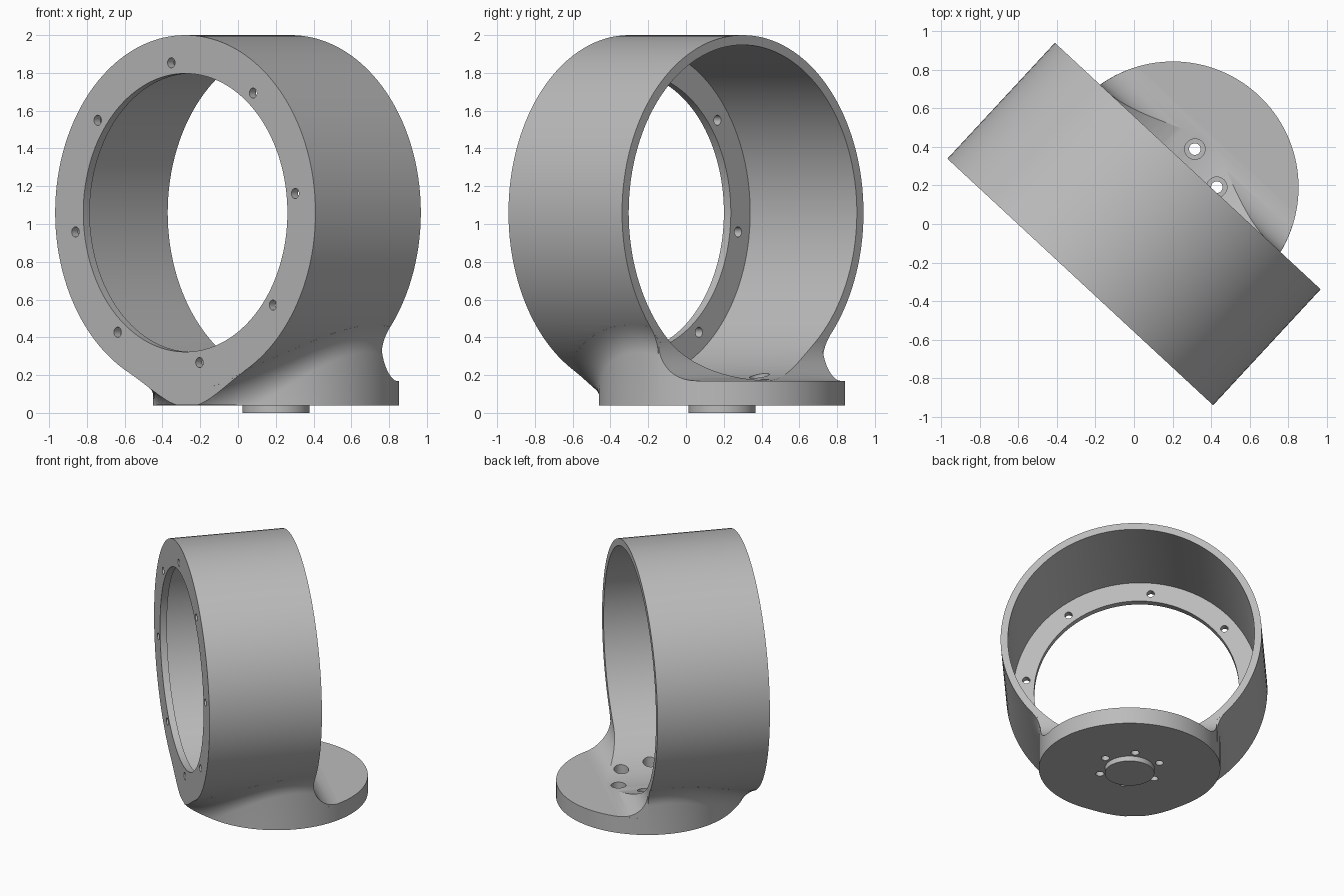
import bpy, bmesh, math
from mathutils import Matrix, Vector

cube = bpy.data.objects.get("Cube")
if cube:
    bpy.data.objects.remove(cube, do_unlink=True)

# Main dimensions; the ring axis is local y and the whole part is turned at the end
TURN = math.radians(-42.85)
RING_R, BORE_R, MOUTH_R, AXIS_Z, HALF = 0.94, 0.888, 0.737, 1.06, 0.41
FLANGE_BACK = -0.36
BASE_R, BASE_LOW, BASE_TOP = 0.652, 0.04, 0.17
BASE = Vector((0.018, 0.277, 0))
FILLET = 0.2
SEG = 128

grey = bpy.data.materials.new("grey")
grey.use_nodes = True
grey.diffuse_color = (0.5, 0.5, 0.5, 1)
grey.node_tree.nodes["Principled BSDF"].inputs["Base Color"].default_value = (0.5, 0.5, 0.5, 1)


def make(name, bm):
    bmesh.ops.recalc_face_normals(bm, faces=bm.faces)
    mesh = bpy.data.meshes.new(name)
    bm.to_mesh(mesh)
    bm.free()
    obj = bpy.data.objects.new(name, mesh)
    bpy.context.collection.objects.link(obj)
    mesh.materials.append(grey)
    return obj


def upright(name, x, y, r, low, high, seg=SEG):
    bm = bmesh.new()
    bmesh.ops.create_cone(bm, cap_ends=True, segments=seg, radius1=r, radius2=r, depth=high - low,
                          matrix=Matrix.Translation((x, y, (low + high) / 2)))
    return make(name, bm)


def along(name, x, z, r, front, back, seg=SEG):
    bm = bmesh.new()
    bmesh.ops.create_cone(bm, cap_ends=True, segments=seg, radius1=r, radius2=r, depth=back - front,
                          matrix=Matrix.Translation((x, (front + back) / 2, z))
                          @ Matrix.Rotation(math.pi / 2, 4, 'X'))
    return make(name, bm)


def combine(target, tool, operation):
    mod = target.modifiers.new("combine", 'BOOLEAN')
    mod.operation, mod.solver, mod.object = operation, 'EXACT', tool
    bpy.context.view_layer.objects.active = target
    bpy.ops.object.modifier_apply(modifier=mod.name)
    bpy.data.objects.remove(tool, do_unlink=True)


def underside(x):
    return AXIS_Z - math.sqrt(RING_R ** 2 - x * x)


def neck():
    """Column under the ring, flaring into it with a round fillet."""
    bm = bmesh.new()
    steps, wall = 12, BASE_R + 0.0007
    columns = []
    for i in range(SEG):
        a = 2 * math.pi * i / SEG
        out = Vector((math.cos(a), math.sin(a), 0))
        x0 = BASE.x + wall * out.x
        slope = x0 / math.sqrt(RING_R ** 2 - x0 * x0) * out.x
        tilt = math.atan(slope)
        reach = FILLET * (1 - math.sin(tilt))
        centre = FILLET * (slope - 1 / math.cos(tilt))
        points = [(0, -0.3)]
        for k in range(steps + 1):
            s = reach * (1 - math.cos(k / steps * math.pi / 2))
            rise = centre + math.sqrt(max(0, FILLET ** 2 - (s - FILLET) ** 2))
            points.append((s, underside(x0 + s * out.x) + rise - slope * s))
        points.append((reach, 0.75))
        columns.append([bm.verts.new(BASE + out * (wall + s) + Vector((0, 0, z))) for s, z in points])
    for a, b in zip(columns, columns[1:] + columns[:1]):
        for k in range(len(a) - 1):
            bm.faces.new((a[k], b[k], b[k + 1], a[k + 1]))
    bm.faces.new([c[0] for c in columns])
    bm.faces.new([c[-1] for c in columns])
    obj = make("neck", bm)
    slab = bmesh.new()
    bmesh.ops.create_cube(slab, matrix=Matrix.Translation((0, 0, 0.5 + BASE_LOW + 0.0005))
                          @ Matrix.Diagonal((4, 2 * HALF - 0.001, 1, 1)))
    combine(obj, make("slab", slab), 'INTERSECT')
    return obj


def rear_fillet():
    """Concave sweep from the back of the ring down onto the base."""
    bm = bmesh.new()
    profile = [(HALF - 0.06, 0.1), (HALF + FILLET, 0.1)]
    for k in range(17):
        a = k / 16 * math.pi / 2
        profile.append((HALF + FILLET * (1 - math.sin(a)), BASE_TOP + FILLET * (1 - math.cos(a))))
    profile.append((HALF - 0.06, BASE_TOP + FILLET))
    face = bm.faces.new([bm.verts.new((-0.8, y, z)) for y, z in profile])
    moved = bmesh.ops.extrude_face_region(bm, geom=[face])["geom"]
    bmesh.ops.translate(bm, vec=(1.6, 0, 0), verts=[v for v in moved if isinstance(v, bmesh.types.BMVert)])
    obj = make("rear_fillet", bm)
    combine(obj, upright("limit", BASE.x, BASE.y, BASE_R - 0.0005, 0, 1), 'INTERSECT')
    return obj


# Solid body: ring, neck, base disc, fillet and locating boss
body = along("ring_mount", 0, AXIS_Z, RING_R, -HALF, HALF)
combine(body, neck(), 'UNION')
combine(body, upright("base_disc", BASE.x, BASE.y, BASE_R, BASE_LOW, BASE_TOP), 'UNION')
combine(body, rear_fillet(), 'UNION')
combine(body, upright("boss", BASE.x, BASE.y, 0.178, 0, 0.1, 64), 'UNION')

# Wide bore from the back, narrower mouth through the front flange
combine(body, along("bore", 0, AXIS_Z, BORE_R, FLANGE_BACK, 2), 'DIFFERENCE')
combine(body, along("mouth", 0, AXIS_Z, MOUTH_R, -1, 0), 'DIFFERENCE')

# Eight screw holes around the flange
for i in range(8):
    a = math.radians(7.3 + 45 * i)
    combine(body, along("flange_hole", 0.8 * math.cos(a), AXIS_Z + 0.8 * math.sin(a), 0.027,
                        -0.6, -0.2, 24), 'DIFFERENCE')

# Six counterbored bolt holes in the base
for i in range(6):
    a = math.radians(60 * i) - TURN
    x, y = BASE.x + 0.228 * math.cos(a), BASE.y + 0.228 * math.sin(a)
    combine(body, upright("bolt_hole", x, y, 0.03, -0.1, 0.5, 24), 'DIFFERENCE')
    combine(body, upright("counterbore", x, y, 0.053, 0.11, 0.5, 32), 'DIFFERENCE')

# Turn into place and shade
body.data.transform(Matrix.Rotation(TURN, 4, 'Z'))
bpy.ops.object.select_all(action='DESELECT')
body.select_set(True)
bpy.context.view_layer.objects.active = body
bpy.ops.object.shade_smooth_by_angle(angle=math.radians(25))
